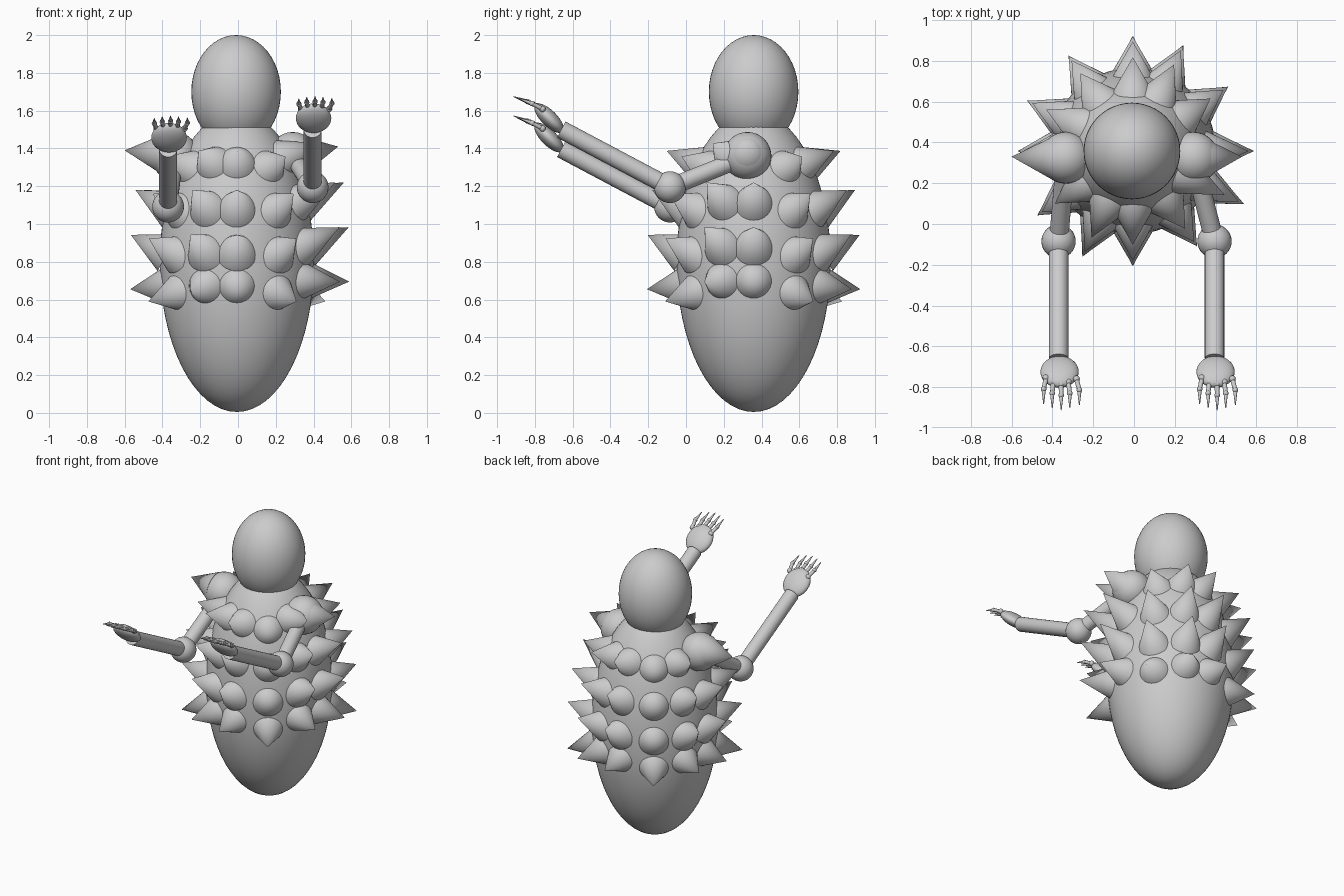
import bpy
from math import sin, cos, sqrt, radians
from mathutils import Vector, Matrix

if "Cube" in bpy.data.objects:
    bpy.data.objects.remove(bpy.data.objects["Cube"])

CX, CY = -0.006, 0.358           # body axis
BODY_R, BODY_RZ, BODY_Z = 0.408, 0.795, 0.8


def smooth(ob, name):
    ob.name = name
    bpy.ops.object.shade_smooth_by_angle(angle=radians(40))
    return ob


def ball(name, loc, radii, tilt=0.0, seg=32):
    bpy.ops.mesh.primitive_uv_sphere_add(segments=seg, ring_count=seg // 2, radius=1)
    ob = bpy.context.object
    ob.data.transform(Matrix.Translation(loc) @ Matrix.Rotation(tilt, 4, 'X')
                      @ Matrix.Diagonal((*radii, 1)))
    return smooth(ob, name)


def rod(name, a, b, r1, r2, seg=24):
    a, b = Vector(a), Vector(b)
    d = b - a
    bpy.ops.mesh.primitive_cone_add(vertices=seg, radius1=r1, radius2=r2, depth=d.length)
    ob = bpy.context.object
    rot = Vector((0, 0, 1)).rotation_difference(d).to_matrix().to_4x4()
    ob.data.transform(Matrix.Translation((a + b) / 2) @ rot)
    return smooth(ob, name)


def spike(name, base, tip):
    # root sunk slightly into the body
    base, tip = Vector(base), Vector(tip)
    root = base - (tip - base).normalized() * 0.04
    return rod(name, root, tip, 0.108, 0.0, 32)


# Head and body
ball("head", (CX - 0.004, CY, 1.70), (0.237, 0.237, 0.30), seg=48)
ball("body", (CX, CY, BODY_Z), (BODY_R, BODY_R, BODY_RZ), seg=64)

# Four rings of spikes: base height, tip height, tip radius, drop of the third spike's base and tip
rings = [(0.67, 0.655, 0.565, 0.04, 0.065), (0.865, 0.943, 0.562, 0.01, 0.02),
         (1.095, 1.18, 0.537, 0.01, 0.02), (1.325, 1.387, 0.46, 0.02, 0.03)]
for i, (zb, zt, rt, drop_b, drop_t) in enumerate(rings):
    for q in range(4):
        for k, ang in enumerate((0, -25.5, -56)):
            a = radians(ang - 90 * q)
            z0, z1, r1 = zb, zt, rt + (0.01 if k == 1 else 0)
            if k == 2:
                z0, z1 = z0 - drop_b, z1 - drop_t
            elif q == 0:
                z0, z1, r1 = z0 + 0.03, z1 + 0.04, r1 + 0.03
            if i == 3 and k == 0 and q in (0, 2):
                continue                      # shoulders carry these
            r0 = BODY_R * sqrt(1 - ((z0 - BODY_Z) / BODY_RZ) ** 2)
            spike(f"spike_{i}_{q}_{k}", (CX + r0 * cos(a), CY + r0 * sin(a), z0),
                  (CX + r1 * cos(a), CY + r1 * sin(a), z1))

# Arms: shoulder x, shift of everything beyond the shoulder, shoulder spike tip
arms = [("right", 0.29, Vector((0, 0, 0)), (0.53, 0.33, 1.41)),
        ("left", -0.335, Vector((-0.765, 0, -0.103)), (-0.60, 0.33, 1.39))]
for side, sx, off, tip in arms:
    shoulder = Vector((sx, 0.325, 1.36))
    elbow = Vector((0.395, -0.085, 1.195)) + off
    wrist = Vector((0.395, -0.66, 1.50)) + off
    palm = Vector((0.40, -0.725, 1.56)) + off
    ball(f"{side}_shoulder", shoulder, (0.127,) * 3)
    s = 1 if sx > 0 else -1
    spike(f"{side}_shoulder_spike", (tip[0] - s * 0.165, 0.325, 1.375), tip)
    rod(f"{side}_upper_arm", shoulder, elbow, 0.047, 0.047)
    ball(f"{side}_elbow", elbow, (0.084,) * 3)
    rod(f"{side}_forearm", elbow, wrist, 0.048, 0.048)
    ball(f"{side}_palm", palm, (0.094, 0.102, 0.042), radians(-45))
    # Fingers: x offset from the palm and reach
    for n, (dx, reach) in enumerate([(-0.078, -0.03), (-0.036, -0.01), (0.008, 0.0),
                                     (0.05, -0.01), (0.097, -0.025)]):
        x = palm.x + dx
        knuckle = Vector((x * 0.85 + palm.x * 0.15, palm.y - 0.06 - reach, palm.z + 0.064 + reach * 0.6))
        joint = Vector((x, palm.y - 0.115 - reach, palm.z + 0.088 + reach * 0.4))
        end = Vector((x, palm.y - 0.188 - reach, palm.z + 0.115 + reach * 0.4))
        ball(f"{side}_knuckle_{n}", knuckle, (0.017,) * 3, seg=12)
        rod(f"{side}_finger_{n}", knuckle, joint, 0.012, 0.011, 12)
        ball(f"{side}_finger_joint_{n}", joint, (0.014,) * 3, seg=12)
        rod(f"{side}_fingertip_{n}", joint, end, 0.011, 0.002, 12)
